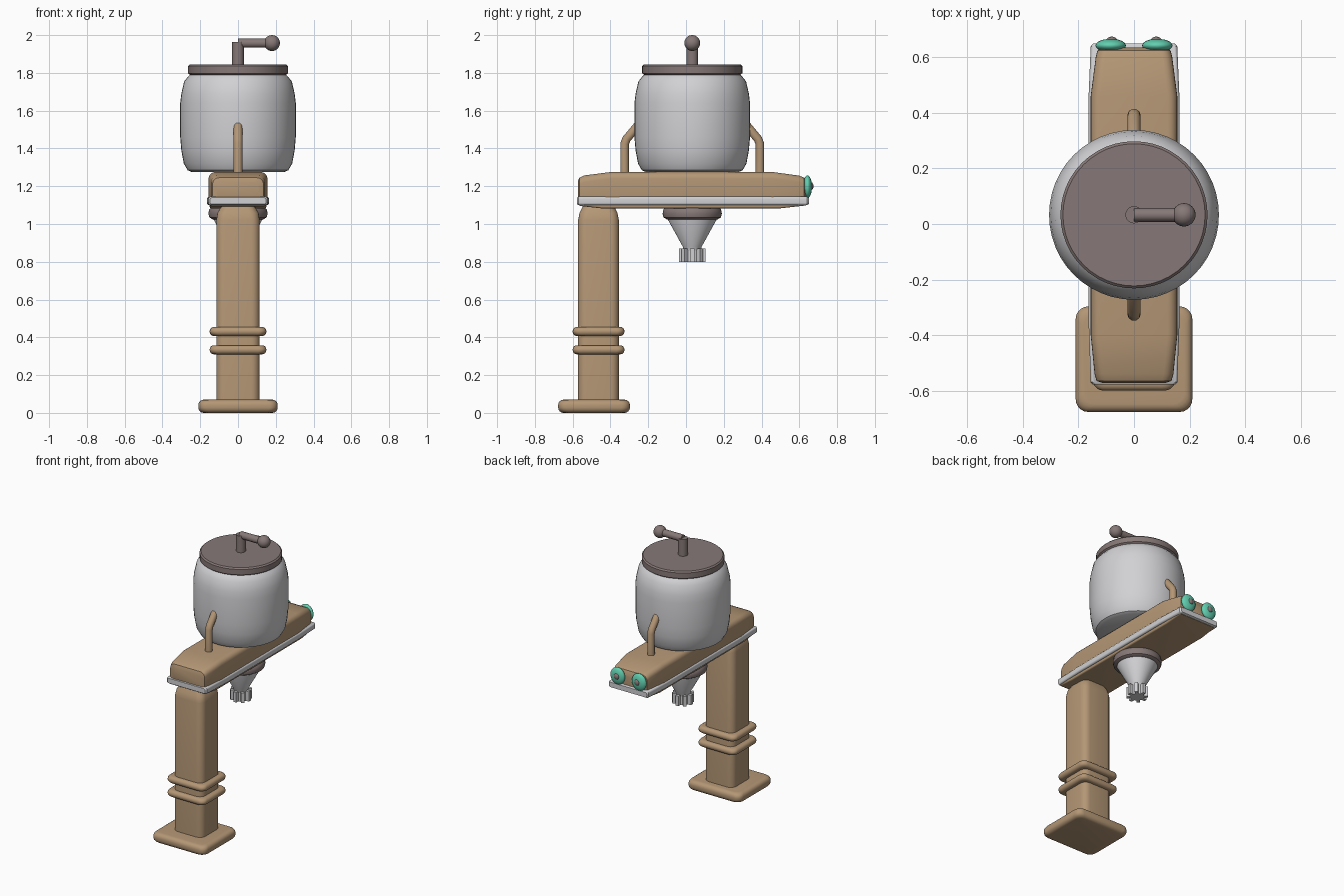
import bpy, bmesh
from math import sin, cos, pi, radians
from mathutils import Vector

if "Cube" in bpy.data.objects:
    bpy.data.objects.remove(bpy.data.objects["Cube"])


def material(name, rgb):
    m = bpy.data.materials.new(name)
    m.use_nodes = True
    m.diffuse_color = (*rgb, 1)
    m.node_tree.nodes["Principled BSDF"].inputs["Base Color"].default_value = (*rgb, 1)
    return m


TAN = material("tan paint", (0.46, 0.31, 0.18))
SILVER = material("silver metal", (0.64, 0.64, 0.66))
DARK = material("dark taupe", (0.24, 0.19, 0.185))
TEAL = material("teal eye", (0.12, 0.62, 0.43))
CY = 0.033  # tank axis


def finish(name, bm, mat, angle=35):
    bmesh.ops.recalc_face_normals(bm, faces=bm.faces)
    me = bpy.data.meshes.new(name)
    bm.to_mesh(me)
    bm.free()
    ob = bpy.data.objects.new(name, me)
    bpy.context.collection.objects.link(ob)
    me.materials.append(mat)
    bpy.ops.object.select_all(action="DESELECT")
    ob.select_set(True)
    bpy.context.view_layer.objects.active = ob
    bpy.ops.object.shade_smooth_by_angle(angle=radians(angle))
    return ob


def skin(name, loops, mat, angle=35):
    """Bridge closed loops of points and cap both ends."""
    bm = bmesh.new()
    rows = [[bm.verts.new(p) for p in loop] for loop in loops]
    n = len(rows[0])
    for a, b in zip(rows, rows[1:]):
        for i in range(n):
            j = (i + 1) % n
            bm.faces.new((a[i], a[j], b[j], b[i]))
    bm.faces.new(rows[0])
    bm.faces.new(rows[-1])
    return finish(name, bm, mat, angle)


def rounded_rect(ha, hb, r, steps=5):
    pts = []
    for k, (sa, sb) in enumerate(((1, 1), (-1, 1), (-1, -1), (1, -1))):
        for s in range(steps + 1):
            t = (k + s / steps) * pi / 2
            pts.append((sa * (ha - r) + r * cos(t), sb * (hb - r) + r * sin(t)))
    return pts


def column(name, cy, rings, corner, mat):
    """Rounded block stacked along z from (z, half x, half y) rings."""
    return skin(name, [[(a, cy + b, z) for a, b in rounded_rect(hx, hy, corner)]
                       for z, hx, hy in rings], mat)


def slab(name, cy, z0, z1, hx, hy, corner, soft, mat):
    """Rounded plate with softened top and bottom rims."""
    rings = []
    for k in range(5):
        t = k / 4 * pi / 2
        rings.append((z0 + soft * (1 - cos(t)), hx - soft * (1 - sin(t)), hy - soft * (1 - sin(t))))
    rings += [(z0 + z1 - z, a, b) for z, a, b in reversed(rings)]
    return column(name, cy, rings, corner, mat)


def lathe(name, profile, mat, at=(0, CY, 0), n=48, angle=35):
    return skin(name, [[(at[0] + r * cos(2 * pi * i / n), at[1] + r * sin(2 * pi * i / n), at[2] + z)
                        for i in range(n)] for r, z in profile], mat, angle)


def ball(name, at, size, mat):
    bm = bmesh.new()
    bmesh.ops.create_uvsphere(bm, u_segments=24, v_segments=14, radius=1)
    for v in bm.verts:
        v.co = Vector(at) + v.co * Vector(size)
    return finish(name, bm, mat, 80)


def pipe(name, points, radius, mat):
    cu = bpy.data.curves.new(name, "CURVE")
    cu.dimensions = "3D"
    cu.bevel_depth = radius
    cu.bevel_resolution = 3
    cu.use_fill_caps = True
    sp = cu.splines.new("POLY")
    sp.points.add(len(points) - 1)
    for p, co in zip(sp.points, points):
        p.co = (*co, 1)
    sp.use_smooth = True
    ob = bpy.data.objects.new(name, cu)
    bpy.context.collection.objects.link(ob)
    cu.materials.append(mat)


# Stand: foot, post and two collars
slab("foot", -0.487, 0, 0.07, 0.21, 0.19, 0.045, 0.028, TAN)
column("post", -0.463, [(0.05, 0.115, 0.108), (1.02, 0.115, 0.108), (1.06, 0.108, 0.1),
                        (1.1, 0.085, 0.08)], 0.045, TAN)
for i, z in enumerate((0.31, 0.407)):
    slab(f"collar_{i + 1}", -0.463, z, z + 0.048, 0.15, 0.137, 0.04, 0.022, TAN)


# Arm: plan narrows and the top dips toward both ends
def arm_part(name, sections, corner, mat):
    loops = []
    for y, w, z0, z1 in sections:
        h = (z1 - z0) / 2
        loops.append([(a, y, z0 + h + b) for a, b in rounded_rect(w, h, min(corner, h * 0.9))])
    return skin(name, loops, mat)


arm_part("arm_body", [(-0.572, 0.115, 1.12, 1.225), (-0.565, 0.135, 1.115, 1.245),
                      (-0.54, 0.142, 1.11, 1.257), (-0.4, 0.156, 1.11, 1.275),
                      (0.46, 0.156, 1.11, 1.275), (0.6, 0.138, 1.11, 1.256),
                      (0.625, 0.132, 1.11, 1.245), (0.635, 0.115, 1.12, 1.225)], 0.035, TAN)
arm_part("arm_trim", [(-0.578, 0.148, 1.105, 1.14), (-0.57, 0.156, 1.1, 1.145),
                      (-0.35, 0.164, 1.1, 1.145), (0.45, 0.164, 1.1, 1.145),
                      (0.64, 0.156, 1.1, 1.145), (0.65, 0.148, 1.105, 1.14)], 0.012, SILVER)
arm_part("arm_underside", [(-0.565, 0.146, 1.096, 1.12), (-0.45, 0.15, 1.083, 1.12),
                           (0.5, 0.15, 1.083, 1.12), (0.635, 0.146, 1.098, 1.12)], 0.01, TAN)

# Tank, lid and crank
lathe("tank", [(0.245, 1.275), (0.267, 1.285), (0.287, 1.32), (0.3, 1.39), (0.306, 1.46),
               (0.306, 1.64), (0.3, 1.69), (0.285, 1.755), (0.265, 1.78), (0.25, 1.795)], SILVER)
lathe("lid", [(0.255, 1.79), (0.265, 1.798), (0.265, 1.836), (0.256, 1.845)], DARK)
lathe("crank_shaft", [(0.031, 1.84), (0.031, 1.963)], DARK, n=20)
pipe("crank_arm", [(0, CY, 1.958), (0.18, CY, 1.958)], 0.025, DARK)
ball("crank_knob", (0.18, CY, 1.958), (0.042,) * 3, DARK)

# Bent brackets holding the tank
for label, s in (("front", -1), ("back", 1)):
    pipe(f"{label}_bracket", [(0, CY + s * d, z) for d, z in
                              ((0.358, 1.25), (0.358, 1.425), (0.348, 1.45), (0.285, 1.525))], 0.024, TAN)

# Nozzle under the arm
lathe("nozzle_collar", [(0.135, 1.025), (0.152, 1.035), (0.157, 1.055), (0.152, 1.078), (0.14, 1.09)], DARK)
lathe("nozzle_cone", [(0.045, 0.86), (0.05, 0.88), (0.13, 1.025), (0.13, 1.04)], SILVER)
star = [(r * cos(t), CY + r * sin(t)) for k in range(8) for r, t in
        ((0.045, (k - 0.3) * pi / 4), (0.07, (k - 0.2) * pi / 4),
         (0.07, (k + 0.2) * pi / 4), (0.045, (k + 0.3) * pi / 4))]
skin("nozzle_tip", [[(x, y, z) for x, y in star] for z in (0.8, 0.87)], SILVER, 20)

# Eyes on the rear end
for label, s in (("left", 1), ("right", -1)):
    ball(f"{label}_eye", (s * 0.084, 0.643, 1.197), (0.055, 0.024, 0.06), TEAL)
    ball(f"{label}_pupil", (s * 0.08, 0.661, 1.2), (0.02, 0.014, 0.022), DARK)
